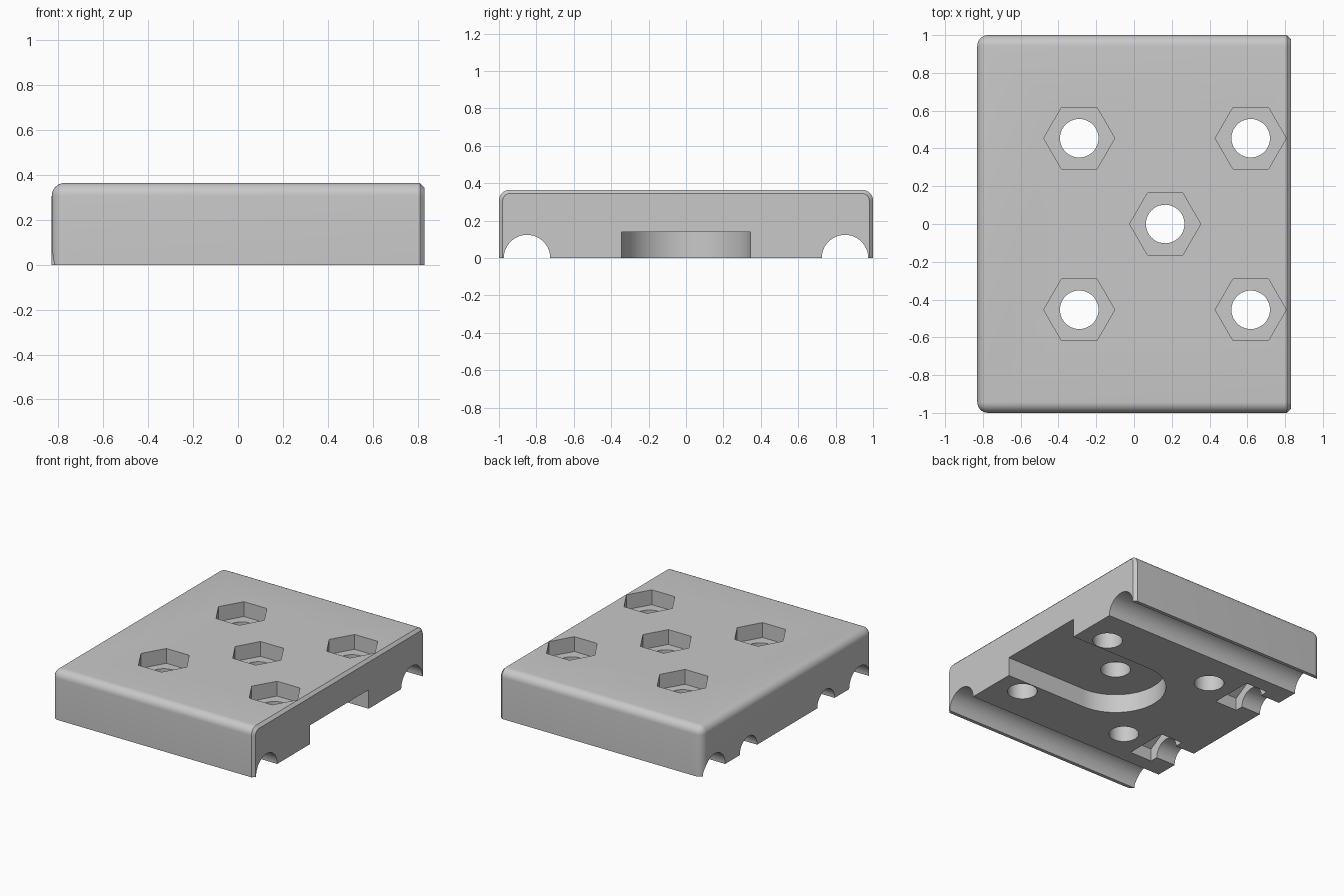
import bpy
import bmesh
from math import pi
from mathutils import Matrix, Vector

cube = bpy.data.objects.get("Cube")
if cube:
    bpy.data.objects.remove(cube, do_unlink=True)

HX, HY, TOP = 0.83, 1.0, 0.365      # half width, half length, height
BOLT_R, NUT_R = 0.102, 0.188        # bolt hole and hex nut radii
BOLT_Y = 0.454

grey = bpy.data.materials.new("plain grey")
grey.use_nodes = True
colour = (0.58, 0.58, 0.58, 1)
grey.diffuse_color = colour
grey.node_tree.nodes["Principled BSDF"].inputs["Base Color"].default_value = colour


def to_object(bm, name):
    mesh = bpy.data.meshes.new(name)
    bm.to_mesh(mesh)
    bm.free()
    mesh.materials.append(grey)
    obj = bpy.data.objects.new(name, mesh)
    bpy.context.collection.objects.link(obj)
    return obj


def add_box(bm, low, high):
    low, high = Vector(low), Vector(high)
    size = Matrix.Diagonal((*(high - low), 1))
    bmesh.ops.create_cube(bm, size=1, matrix=Matrix.Translation((low + high) / 2) @ size)


def box(name, low, high):
    bm = bmesh.new()
    add_box(bm, low, high)
    return to_object(bm, name)


def prism(name, start, end, radius, sides):
    """Cylinder or hexagonal prism between two points, along x or z."""
    start, end = Vector(start), Vector(end)
    turn = Matrix.Rotation(pi / 2, 4, "Y") if start.x != end.x else Matrix()
    # a first corner on local x points along x for upright prisms, along z for level ones
    bm = bmesh.new()
    bmesh.ops.create_cone(bm, cap_ends=True, segments=sides, radius1=radius,
                          radius2=radius, depth=(end - start).length)
    corner = max(bm.verts, key=lambda v: v.co.x).co
    if abs(corner.y) > 1e-4:
        bmesh.ops.rotate(bm, verts=bm.verts, matrix=Matrix.Rotation(pi / sides, 3, "Z"))
    bmesh.ops.transform(bm, verts=bm.verts,
                        matrix=Matrix.Translation((start + end) / 2) @ turn)
    return to_object(bm, name)


def cut(target, cutter):
    mod = target.modifiers.new(cutter.name, "BOOLEAN")
    mod.operation = "DIFFERENCE"
    mod.solver = "EXACT"
    mod.object = cutter
    bpy.context.view_layer.objects.active = target
    bpy.ops.object.modifier_apply(modifier=mod.name)
    bpy.data.objects.remove(cutter, do_unlink=True)


# Block: rounded front, back and left edges, chamfered right end
bm = bmesh.new()
add_box(bm, (-HX, -HY, 0), (HX, HY, TOP))


def middle(edge):
    return (edge.verts[0].co + edge.verts[1].co) / 2


def at_right_end(edge):
    return all(v.co.x > HX - 1e-4 for v in edge.verts)


round_edges = [e for e in bm.edges if middle(e).z > 0.01 and not at_right_end(e)]
bmesh.ops.bevel(bm, geom=round_edges, offset=0.058, segments=8, profile=0.5,
                affect="EDGES", clamp_overlap=True)
chamfer_edges = [e for e in bm.edges if at_right_end(e) and middle(e).z > 0.01]
bmesh.ops.bevel(bm, geom=chamfer_edges, offset=0.02, segments=1,
                affect="EDGES", clamp_overlap=True)
bmesh.ops.recalc_face_normals(bm, faces=bm.faces)
block = to_object(bm, "carriage_block")

# Round-ended recess underneath, open at the right end
slot_x, slot_r, slot_z = 0.165, 0.345, 0.14
cut(block, prism("recess_end", (slot_x, 0, -0.1), (slot_x, 0, slot_z), slot_r, 96))
cut(block, box("recess", (slot_x, -slot_r, -0.1), (1, slot_r, slot_z)))

# Upright bolt holes with hex nut pockets in the top
for x, y in ((-0.29, BOLT_Y), (-0.29, -BOLT_Y), (0.618, BOLT_Y),
             (0.618, -BOLT_Y), (slot_x, 0)):
    cut(block, prism("bolt_hole", (x, y, -0.1), (x, y, 0.5), BOLT_R, 48))
    cut(block, prism("nut_pocket", (x, y, TOP - 0.11), (x, y, 0.5), NUT_R, 6))

for side in (-1, 1):
    # Rod grooves along the full width
    y = side * 0.85
    cut(block, prism("rod_groove", (-1, y, 0), (1, y, 0), 0.124, 64))
    # Level bolt grooves and nut traps at the left end
    y = side * BOLT_Y
    cut(block, prism("bolt_groove", (-1, y, 0), (-0.58, y, 0), BOLT_R, 48))
    cut(block, prism("nut_trap", (-0.67, y, 0), (-0.487, y, 0), NUT_R, 6))

bpy.ops.object.select_all(action="DESELECT")
block.select_set(True)
bpy.context.view_layer.objects.active = block
bpy.ops.object.shade_smooth_by_angle(angle=pi / 6)
